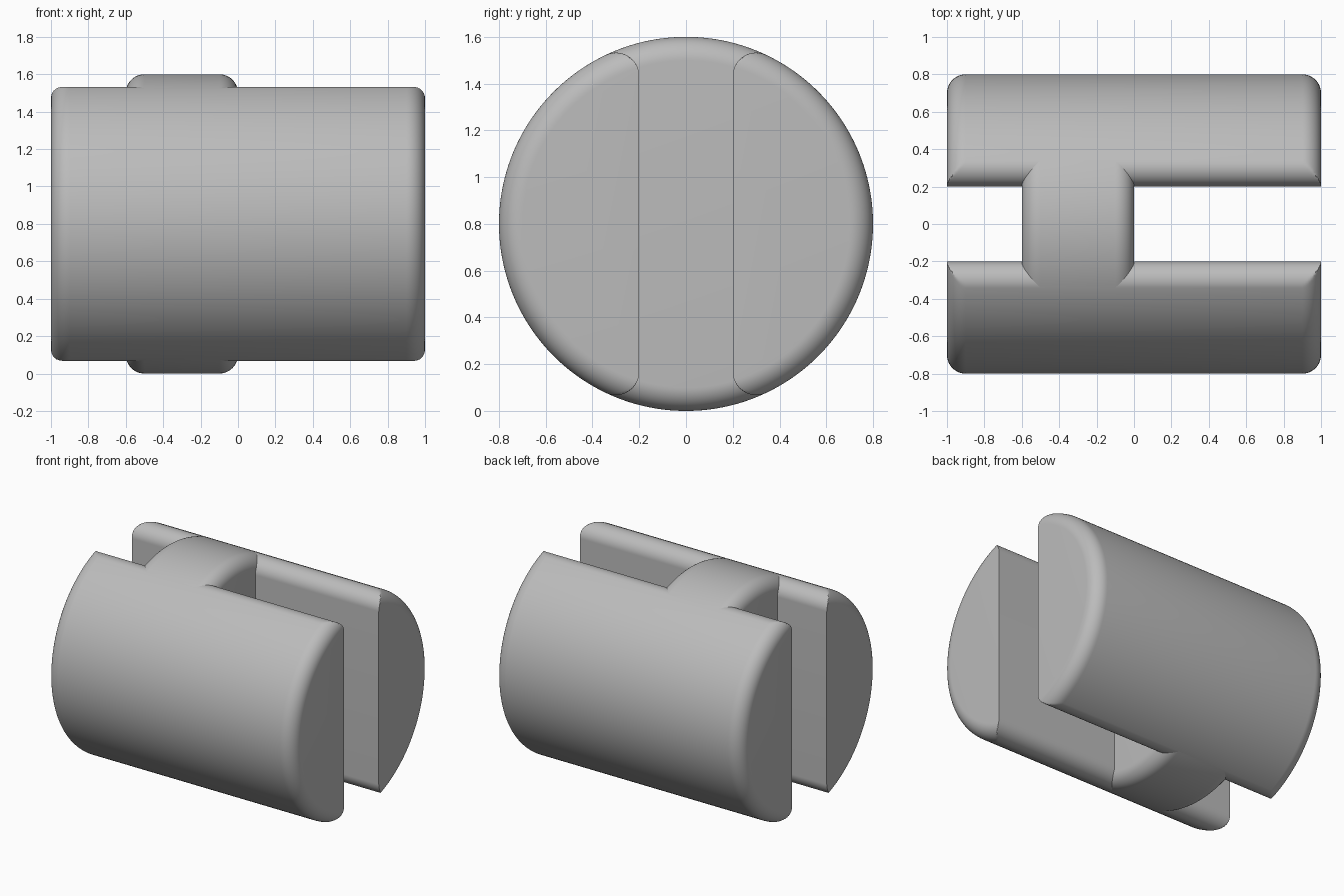
import bpy, bmesh
from math import sin, cos, pi, asin, sqrt, hypot, radians

cube = bpy.data.objects.get("Cube")
if cube:
    bpy.data.objects.remove(cube, do_unlink=True)

R, FILLET, GAP = 0.8, 0.1, 0.2      # barrel radius, edge rounding, half slot width
CENTRE_Z = R
TANGENT = asin((GAP + FILLET) / (R - FILLET))   # angle from vertical where rounding meets barrel

grey = bpy.data.materials.new("plain grey")
grey.use_nodes = True
COLOUR = (0.5, 0.5, 0.5, 1)
grey.diffuse_color = COLOUR
grey.node_tree.nodes["Principled BSDF"].inputs["Base Color"].default_value = COLOUR


def spread(a, b, n):
    return [a + (b - a) * i / n for i in range(n + 1)]


def rounded_ends(x0, x1, n=12):
    """Stations along x with the barrel radius at each, rounded at both ends."""
    steps = [(FILLET * (1 - sin(t)), FILLET * (1 - cos(t)))
             for t in spread(pi / 2, 0, n)]
    start = [(x0 + d, R - drop) for d, drop in steps]
    end = [(x1 - d, R - drop) for d, drop in reversed(steps)]
    return start + end


def loft(name, stations, section):
    """Skin a closed solid through the section taken at every station."""
    bm = bmesh.new()
    rings = [[bm.verts.new((x, y, z + CENTRE_Z)) for y, z in section(r)]
             for x, r in stations]
    count = len(rings[0])
    for a, b in zip(rings, rings[1:]):
        for i in range(count):
            j = (i + 1) % count
            bm.faces.new((a[i], a[j], b[j], b[i]))
    bm.faces.new(rings[0])
    bm.faces.new(rings[-1])
    bmesh.ops.recalc_face_normals(bm, faces=bm.faces)
    mesh = bpy.data.meshes.new(name)
    bm.to_mesh(mesh)
    bm.free()
    mesh.materials.append(grey)
    obj = bpy.data.objects.new(name, mesh)
    bpy.context.collection.objects.link(obj)
    bpy.ops.object.select_all(action="DESELECT")
    obj.select_set(True)
    bpy.context.view_layer.objects.active = obj
    bpy.ops.object.shade_smooth_by_angle(angle=radians(25))
    return obj


# D-shaped outline of one half: rounded slot corners joined by the barrel arc
cy = GAP + FILLET
cz = sqrt((R - FILLET) ** 2 - cy ** 2)
corner = [(cy + FILLET * sin(t), cz + FILLET * cos(t))
          for t in spread(-pi / 2, TANGENT, 24)]
arc = [(R * sin(t), R * cos(t)) for t in spread(TANGENT, pi - TANGENT, 64)]
outline = corner + arc[1:-1] + [(y, -z) for y, z in reversed(corner)]


def half_section(side):
    def section(r):
        scaled = [(p, min(1, r / hypot(*p))) for p in outline]
        return [(side * y * k, z * k) for (y, z), k in scaled]
    return section


def web_section(r):
    top = [(r * sin(t), r * cos(t)) for t in spread(-TANGENT, TANGENT, 32)]
    return top + [(y, -z) for y, z in reversed(top)]


# Two long halves and the web that bridges the slot
loft("front_half", rounded_ends(-1, 1), half_section(-1))
loft("back_half", rounded_ends(-1, 1), half_section(1))
loft("connecting_web", rounded_ends(-0.6, 0), web_section)
